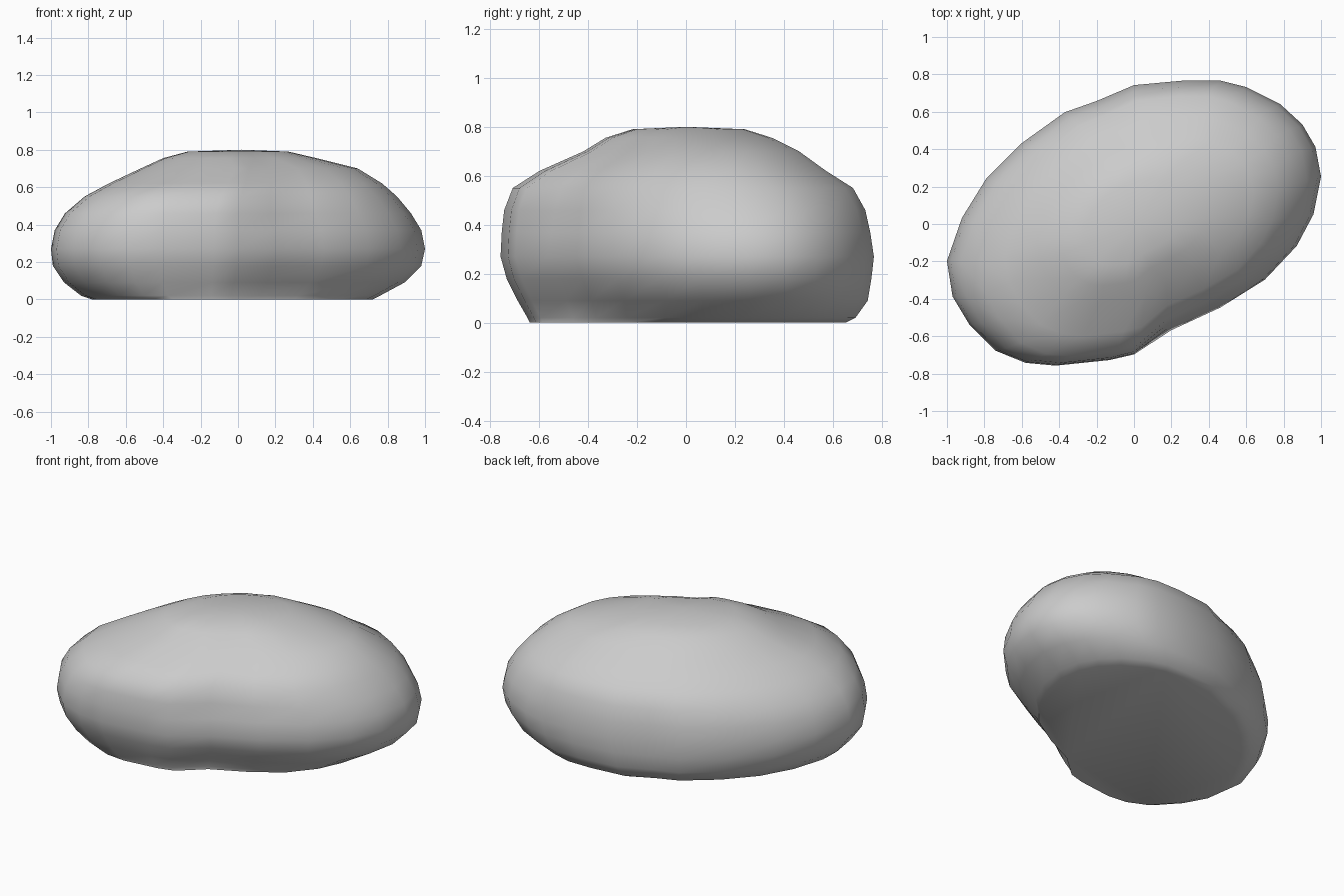
import bpy, bmesh, math

if "Cube" in bpy.data.objects:
    bpy.data.objects.remove(bpy.data.objects["Cube"])

# Plan outline of the pebble, counter-clockwise
outline = [(1, .25), (.97, .41), (.9, .53), (.78, .64), (.6, .73), (.46, .765),
           (.27, .765), (0, .74), (-.2, .655), (-.37, .595), (-.6, .43),
           (-.79, .24), (-.92, .03), (-1, -.2), (-.97, -.39), (-.88, -.54),
           (-.74, -.68), (-.58, -.745), (-.42, -.76), (-.13, -.73), (0, -.7),
           (.2, -.57), (.46, -.45), (.7, -.3), (.87, -.12), (.96, .05)]

# Height levels: z, left, right, front, back extents
levels = [(0, -.78, .72, -.64, .65), (.02, -.84, .76, -.65, .69),
          (.09, -.93, .89, -.69, .74), (.18, -.99, .98, -.735, .755),
          (.27, -1, 1, -.76, .765), (.37, -.98, .98, -.755, .75),
          (.46, -.925, .925, -.745, .73), (.55, -.82, .85, -.71, .68),
          (.62, -.69, .77, -.60, .57), (.70, -.52, .64, -.42, .46),
          (.755, -.40, .42, -.33, .35), (.79, -.27, .27, -.22, .24)]


def dent(x, y, z):
    # Shallow groove between the two lobes on the front right
    a = math.atan2(y, x)
    depth = .06 * min(1, abs(z - .27) / .15) * math.exp(-((a + 1.05) / .3) ** 2)
    return 1 - depth


bm = bmesh.new()
rings = []
for z, x0, x1, y0, y1 in levels:
    ring = []
    for px, py in outline:
        k = dent(px, py, z)
        x = (x0 + x1) / 2 + px * (x1 - x0) / 2
        y = (y0 + y1) / 2 + py * (y1 - y0) / 1.525
        ring.append(bm.verts.new((x * k, y * k, z)))
    rings.append(ring)

# Sides, flat base and softly domed top
n = len(outline)
for a, b in zip(rings, rings[1:]):
    for i in range(n):
        j = (i + 1) % n
        bm.faces.new((a[i], a[j], b[j], b[i]))
bm.faces.new(rings[0][::-1])
top = bm.verts.new((.02, 0, .80))
for i in range(n):
    bm.faces.new((rings[-1][i], rings[-1][(i + 1) % n], top))

mesh = bpy.data.meshes.new("pebble")
bm.normal_update()
bm.to_mesh(mesh)
bm.free()
pebble = bpy.data.objects.new("pebble", mesh)
bpy.context.collection.objects.link(pebble)
bpy.context.view_layer.objects.active = pebble
pebble.select_set(True)
bpy.ops.object.shade_smooth_by_angle(angle=math.radians(40))
